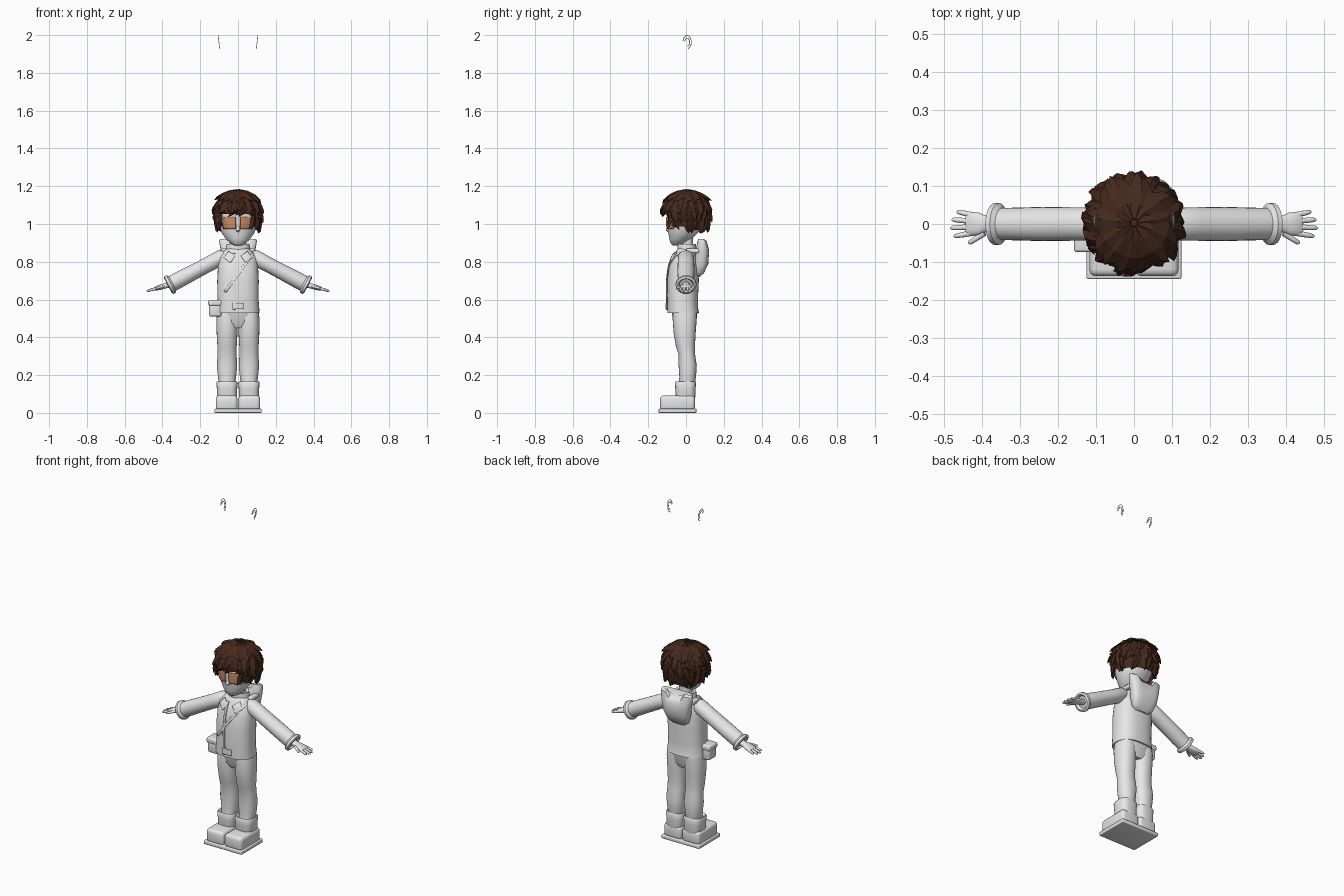
import bpy, bmesh, random
from math import sin, cos, pi, radians, atan2, copysign
from mathutils import Matrix, Vector

random.seed(4)
if "Cube" in bpy.data.objects:
    bpy.data.objects.remove(bpy.data.objects["Cube"])


def material(name, rgb):
    m = bpy.data.materials.new(name)
    m.use_nodes = True
    m.diffuse_color = (*rgb, 1)
    m.node_tree.nodes["Principled BSDF"].inputs["Base Color"].default_value = (*rgb, 1)
    return m


GREY = material("light grey", (0.8, 0.8, 0.8))
BROWN = material("dark brown hair", (0.06, 0.022, 0.012))
TAN = material("tan eyes", (0.6, 0.27, 0.13))


def finish(name, bm, mat=GREY, smooth=True, matrix=None):
    bmesh.ops.recalc_face_normals(bm, faces=bm.faces)
    me = bpy.data.meshes.new(name)
    bm.to_mesh(me)
    bm.free()
    if matrix:
        me.transform(matrix)
    me.materials.append(mat)
    if smooth:
        me.shade_smooth()
        me.set_sharp_from_angle(angle=radians(40))
    ob = bpy.data.objects.new(name, me)
    bpy.context.collection.objects.link(ob)
    return ob


def spow(v, p):
    return copysign(abs(v) ** p, v)


def loft(name, rings, n=24, power=2.0, matrix=None, edit=None):
    """Skin rings of (x, y, z, rx, ry) into a capped tube."""
    bm = bmesh.new()
    loops = []
    for x, y, z, rx, ry in rings:
        loops.append([bm.verts.new((x + rx * spow(cos(a), 2 / power),
                                    y + ry * spow(sin(a), 2 / power), z))
                      for a in (2 * pi * i / n for i in range(n))])
    for a, b in zip(loops, loops[1:]):
        for i in range(n):
            j = (i + 1) % n
            bm.faces.new((a[i], a[j], b[j], b[i]))
    bm.faces.new(loops[0])
    bm.faces.new(loops[-1])
    if edit:
        for v in bm.verts:
            edit(v.co)
    return finish(name, bm, matrix=matrix)


def box(name, centre, size, bevel=0.01):
    bm = bmesh.new()
    bmesh.ops.create_cube(bm, size=1, matrix=Matrix.Translation(centre) @ Matrix.Diagonal((*size, 1)))
    bmesh.ops.bevel(bm, geom=bm.edges[:], offset=bevel, segments=3, profile=0.5, affect='EDGES')
    return finish(name, bm)


def front_y(rings, x, z, power):
    """Depth of the front surface of a loft at x, z."""
    for a, b in zip(rings, rings[1:]):
        if a[2] <= z <= b[2]:
            t = (z - a[2]) / (b[2] - a[2])
            y, rx, ry = (a[i] + (b[i] - a[i]) * t for i in (1, 3, 4))
            k = max(0.0, 1 - abs(x / rx) ** power)
            return y - ry * k ** (1 / power)
    return 0


def patch(name, rings, power, corner, u, v, mat=GREY, lift=0.004, n=8):
    """Thin plate laid on a front surface; u and v are its (x, z) sides."""
    bm = bmesh.new()
    bmesh.ops.create_grid(bm, x_segments=n, y_segments=n, size=0.5)
    for w in bm.verts:
        s, t = w.co.x + 0.5, w.co.y + 0.5
        x = corner[0] + u[0] * s + v[0] * t
        z = corner[1] + u[1] * s + v[1] * t
        w.co = (x, front_y(rings, x, z, power) - lift, z)
    ob = finish(name, bm, mat)
    mod = ob.modifiers.new("thickness", 'SOLIDIFY')
    mod.thickness = 0.006
    mod.offset = 0
    return ob


# Torso, jacket details and neck
torso = [(0, -.015, .53, .114, .084), (0, -.017, .545, .113, .082), (0, -.018, .6, .109, .081),
         (0, -.016, .7, .11, .084), (0, -.012, .78, .106, .077), (0, -.007, .83, .098, .064),
         (0, 0, .86, .07, .05), (0, .005, .885, .04, .036)]
loft("jacket", torso, 32, 2.5)
loft("hips", [(0, -.005, .45, .07, .045), (0, -.006, .48, .1, .06), (0, -.008, .56, .106, .072)], 28, 2.5)
loft("neck", [(0, .007, .85, .034, .03), (0, .007, .95, .034, .03)], 20)
loft("collar", [(0, .004, .85, .068, .05), (0, .004, .895, .06, .05), (0, .004, .89, .045, .036),
                (0, .004, .86, .04, .03)], 24)
patch("chest_strap", torso, 2.5, (.08, .855), (-.155, -.21), (.012, -.008), n=14)
patch("jacket_placket", torso, 2.5, (-.026, .545), (0, .3), (.012, 0), n=14)
for s in (-1, 1):
    patch("collar_lapel", torso, 2.5, (s * .015, .83), (s * .035, .025), (s * .025, -.035))
patch("belt_buckle", torso, 2.5, (-.03, .55), (.06, 0), (0, .032), lift=.007)
box("belt_pouch", (-.12, -.035, .55), (.066, .07, .08), .012)
box("pouch_flap", (-.12, -.035, .583), (.076, .078, .03), .008)


# Slouched pack on the back, dipping in the middle of its top edge
def sag(co):
    if co.z > .89 and abs(co.x) < .055:
        co.z -= .03


loft("back_pack", [(0, .062, .72, .04, .012), (0, .07, .74, .065, .025), (0, .08, .79, .08, .038),
                   (0, .087, .86, .092, .036), (0, .085, .91, .1, .026), (0, .08, .92, .096, .016)],
     28, 3.2, edit=sag)
for s in (-1, 1):
    box("shoulder_strap", (s * .075, .035, .858), (.03, .07, .025), .008)

# Legs, boots and sole
for s, side in ((-1, "right"), (1, "left")):
    c = s * .058
    loft(side + "_leg", [(c, .004, .15, .042, .043), (c, .009, .19, .048, .044),
                         (c, .009, .25, .054, .048), (c, .004, .31, .05, .044),
                         (c, -.003, .35, .051, .05), (c, -.007, .42, .055, .058),
                         (c, -.007, .5, .056, .064), (c, -.006, .54, .05, .06)], 24, 2.2)
    loft(side + "_boot_cuff", [(c, -.002, .07, .046, .048), (c, -.002, .095, .054, .053),
                               (c, -.003, .13, .054, .054), (c, -.003, .158, .057, .056),
                               (c, -.003, .167, .052, .051), (c, -.003, .155, .04, .04)], 24, 3)
    box(side + "_boot", (s * .06, -.045, .052), (.115, .185, .08), .018)
box("sole", (0, -.045, .011), (.25, .2, .022), .005)

# Arms, sleeve cuffs and hands
for s, side in ((-1, "right"), (1, "left")):
    tilt = Matrix.Rotation(s * atan2(.265, -.14), 4, 'Y')
    arm = Matrix.Translation((s * .09, 0, .822)) @ tilt
    loft(side + "_sleeve", [(0, 0, -.03, .025, .03), (0, 0, 0, .042, .043), (0, 0, .08, .04, .044),
                            (0, 0, .17, .041, .045), (0, 0, .25, .043, .043), (0, 0, .305, .042, .042)],
         24, matrix=arm)
    loft(side + "_sleeve_cuff", [(0, 0, .29, .042, .043), (0, 0, .3, .053, .055), (0, 0, .313, .053, .055),
                                 (0, 0, .318, .042, .044), (0, 0, .3, .03, .03)], 24, matrix=arm)
    wrist = Matrix.Translation((s * .36, 0, .68)) @ Matrix.Rotation(s * radians(106), 4, 'Y')
    loft(side + "_hand", [(0, 0, -.01, .017, .018), (0, 0, .025, .014, .019), (0, 0, .05, .014, .03),
                          (0, 0, .075, .012, .032), (0, 0, .085, .008, .027)], 16, 2.4, matrix=wrist)
    digits = [(-.024, .07, .05, -10), (-.008, .075, .054, -3), (.008, .075, .05, 4),
              (.024, .07, .042, 12), (-.024, .035, .052, -32)]
    for y, start, length, spread in digits:
        m = wrist @ Matrix.Translation((0, y, start)) @ Matrix.Rotation(radians(-spread), 4, 'X')
        loft(side + "_finger", [(0, 0, 0, .008, .008), (0, 0, length * .6, .007, .007),
                                (0, 0, length * .9, .006, .006), (0, 0, length, .002, .002)], 10, matrix=m)

# Head and face
head = [(0, -.052, .885, .015, .015), (0, -.044, .895, .036, .036), (0, -.03, .92, .064, .058),
        (0, -.014, .955, .088, .08), (0, -.006, .995, .101, .093), (0, -.002, 1.05, .107, .098),
        (0, .003, 1.1, .1, .097), (0, .004, 1.14, .075, .075), (0, .004, 1.16, .03, .03)]
loft("head", head, 32)
loft("nose", [(0, -.09, .958, .006, .006), (0, -.096, .966, .012, .011),
              (0, -.094, .98, .008, .009), (0, -.09, 1.01, .006, .005)], 12)
loft("lips", [(0, -.079, .922, .008, .005), (0, -.083, .929, .018, .007), (0, -.084, .935, .012, .004)], 12)
for s in (-1, 1):
    patch("eye", head, 2, (s * .012, .975), (s * .064, 0), (0, .062), TAN)

# Detached ear rims floating above the head
for s in (-1, 1):
    for scale in (1, .6):
        cu = bpy.data.curves.new("ear_rim", 'CURVE')
        cu.dimensions = '3D'
        cu.bevel_depth = .0018
        cu.bevel_resolution = 1
        sp = cu.splines.new('POLY')
        sp.points.add(13)
        for i, p in enumerate(sp.points):
            a = radians(170 - 250 * i / 13)
            z = 1.963 + .035 * scale * sin(a)
            p.co = (s * (.097 + (z - 1.93) * .12), .006 + .022 * scale * cos(a), z, 1)
        cu.materials.append(GREY)
        bpy.context.collection.objects.link(bpy.data.objects.new("ear_rim", cu))


# Hair: a scalp cap under layers of pointed locks
def lowest(az):
    """Lowest elevation of the hairline, high at the face and low behind."""
    f = -sin(az)
    return radians(-2) if f > .72 else radians(-38) if f > .1 else radians(-52)


def hair_point(az, el, r):
    flat = cos(el) if el > 0 else cos(el * .6)
    return Vector((r * flat * cos(az), .003 + r * flat * sin(az), 1.052 + r * sin(el)))


def lock(bm, az, e0, e1, width, r, flick, sway):
    rows = []
    for t, w in ((0, .35), (.3, .9), (.6, 1), (.85, .6)):
        a, e = az + sway * t * t, e0 + (e1 - e0) * t
        rr = r * (1 + flick * t * t)
        side = Vector((-sin(a), cos(a), 0)) * width * w
        mid = hair_point(a, e, rr)
        rows.append([bm.verts.new(p) for p in (mid - side - (mid - hair_point(a, e, rr * 1.07)) * -.3,
                                               hair_point(a, e, rr * 1.07), mid + side,
                                               hair_point(a, e, rr * .9))])
    tip = bm.verts.new(hair_point(az + sway * 1.3, e1, r * (1 + flick * 1.3)))
    for p, q in zip(rows, rows[1:]):
        for i in range(4):
            j = (i + 1) % 4
            bm.faces.new((p[i], p[j], q[j], q[i]))
    for i in range(4):
        bm.faces.new((rows[-1][i], rows[-1][(i + 1) % 4], tip))
    bm.faces.new(rows[0])


cap = bmesh.new()
bmesh.ops.create_uvsphere(cap, u_segments=24, v_segments=16, radius=1)
for v in cap.verts:
    el = atan2(v.co.z, v.co.xy.length)
    v.co = hair_point(atan2(v.co.y, v.co.x), el, .118)
cut = [f for f in cap.faces
       if f.calc_center_median().z < 1.052 + .118 * sin(lowest(atan2(f.calc_center_median().y,
                                                                     f.calc_center_median().x)) + .12)]
bmesh.ops.delete(cap, geom=cut, context='FACES')
finish("hair_cap", cap, BROWN, False)

hair = bmesh.new()
# rows: count, start elevation, end elevation (None follows the hairline), width, radius, flick
layers = [(11, 86, 26, .036, .124, .14), (15, 55, 2, .026, .122, .1),
          (19, 32, -20, .021, .122, .06), (22, 8, None, .018, .12, .02)]
for k, (count, e0, e1, width, r, flick) in enumerate(layers):
    for i in range(count):
        az = 2 * pi * (i + .5 * k) / count - pi / 2 + random.uniform(-.08, .08)
        low = lowest(az)
        end = low if e1 is None else max(radians(e1), low)
        start = max(radians(e0), end + .4)
        lock(hair, az, start, end + random.uniform(-.08, .1), width, r,
             flick + random.uniform(-.02, .05), random.uniform(-.3, .3))
finish("hair_locks", hair, BROWN, False)
